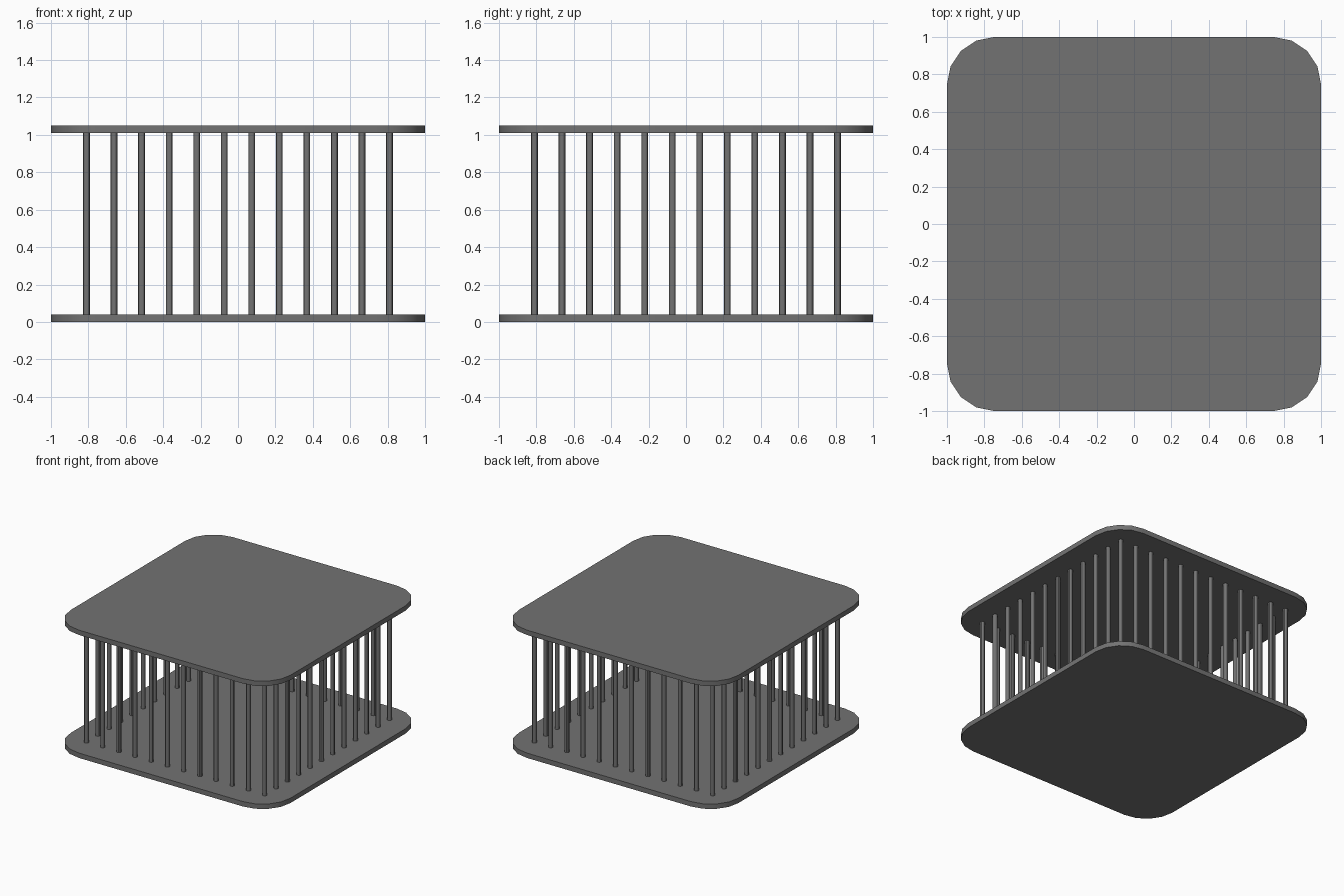
import bpy, bmesh
from math import cos, sin, radians

if "Cube" in bpy.data.objects:
    bpy.data.objects.remove(bpy.data.objects["Cube"])

HALF, CORNER, THICK, TOP_Z = 1.0, 0.255, 0.04, 1.01
BAR_POS, BAR_COUNT, BAR_RADIUS = 0.81, 12, 0.018

dark = bpy.data.materials.new("dark_grey")
dark.diffuse_color = (0.17, 0.17, 0.17, 1)
dark.use_nodes = True
dark.node_tree.nodes["Principled BSDF"].inputs["Base Color"].default_value = dark.diffuse_color


# Flat square panel with four-segment rounded corners and a smooth rim
def panel(name, z):
    bm = bmesh.new()
    c = HALF - CORNER
    ring = []
    for q, (sx, sy) in enumerate([(1, 1), (-1, 1), (-1, -1), (1, -1)]):
        for i in range(5):
            a = radians(90 * q + 22.5 * i)
            ring.append(bm.verts.new((sx * c + CORNER * cos(a), sy * c + CORNER * sin(a), z)))
    face = bm.faces.new(ring)
    ext = bmesh.ops.extrude_face_region(bm, geom=[face], use_keep_orig=True)
    verts = [g for g in ext["geom"] if isinstance(g, bmesh.types.BMVert)]
    bmesh.ops.translate(bm, verts=verts, vec=(0, 0, THICK))
    bmesh.ops.recalc_face_normals(bm, faces=bm.faces)
    mesh = bpy.data.meshes.new(name)
    bm.to_mesh(mesh)
    bm.free()
    mesh.materials.append(dark)
    obj = bpy.data.objects.new(name, mesh)
    bpy.context.collection.objects.link(obj)
    bpy.ops.object.select_all(action='DESELECT')
    bpy.context.view_layer.objects.active = obj
    obj.select_set(True)
    bpy.ops.object.shade_smooth_by_angle()


panel("bottom_panel", 0)
panel("top_panel", TOP_Z)

# One upright bar mesh, shared by every bar around the square perimeter
bpy.ops.mesh.primitive_cylinder_add(vertices=12, radius=BAR_RADIUS, depth=TOP_Z - THICK)
first = bpy.context.object
bpy.ops.object.shade_smooth_by_angle()
bar_mesh = first.data
bar_mesh.name = "bar"
bar_mesh.materials.append(dark)
bpy.data.objects.remove(first)

step = 2 * BAR_POS / (BAR_COUNT - 1)
for i in range(BAR_COUNT - 1):
    p = -BAR_POS + i * step
    for side, (x, y) in {"front": (p, -BAR_POS), "right": (BAR_POS, p),
                         "back": (-p, BAR_POS), "left": (-BAR_POS, -p)}.items():
        bar = bpy.data.objects.new(f"{side}_bar_{i + 1}", bar_mesh)
        bar.location = (x, y, (TOP_Z + THICK) / 2)
        bpy.context.collection.objects.link(bar)
